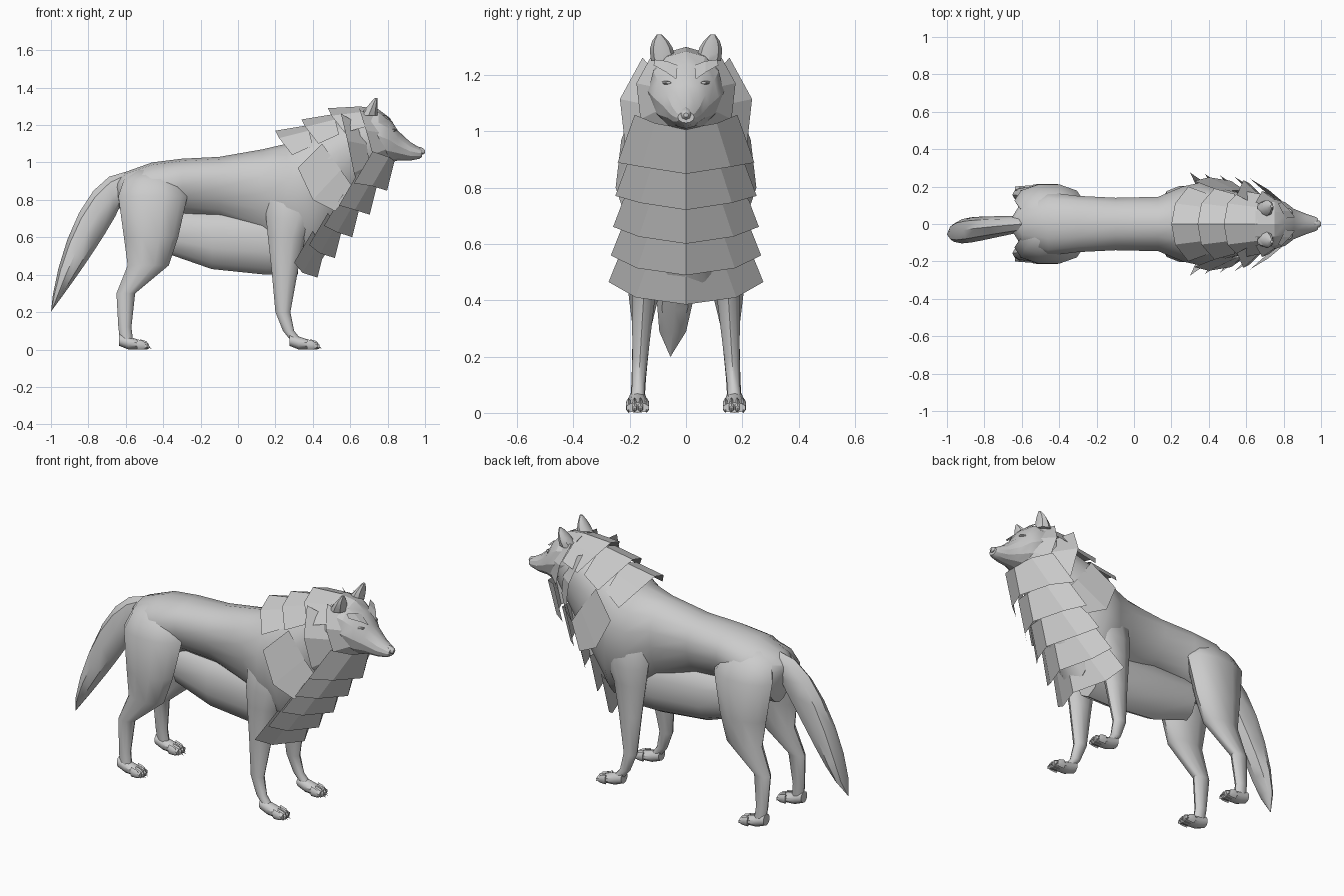
import bpy
import bmesh
from math import sin, cos, pi, radians
from mathutils import Vector

default_cube = bpy.data.objects.get("Cube")
if default_cube:
    bpy.data.objects.remove(default_cube, do_unlink=True)

# One plain grey for the whole animal
fur = bpy.data.materials.new("grey_fur")
fur.use_nodes = True
grey = (0.6, 0.6, 0.6, 1)
fur.diffuse_color = grey
fur.node_tree.nodes["Principled BSDF"].inputs["Base Color"].default_value = grey


def finish(name, bm, smooth_angle=None):
    mesh = bpy.data.meshes.new(name)
    bm.to_mesh(mesh)
    bm.free()
    mesh.materials.append(fur)
    obj = bpy.data.objects.new(name, mesh)
    bpy.context.collection.objects.link(obj)
    if smooth_angle:
        bpy.ops.object.select_all(action="DESELECT")
        obj.select_set(True)
        bpy.context.view_layer.objects.active = obj
        bpy.ops.object.shade_smooth_by_angle(angle=radians(smooth_angle))


def section(x, bottom, top, width, y=0):
    """Upright oval section: two profile ends, half width and sideways centre."""
    return Vector((x, 0, bottom)), Vector((x, 0, top)), width, y


def slanted(start_x, start_z, end_x, end_z, width, y=0):
    return Vector((start_x, 0, start_z)), Vector((end_x, 0, end_z)), width, y


def loft(name, sections, sides=10, egg=0, smooth_angle=40):
    """Skin a row of oval sections and close both ends."""
    bm = bmesh.new()
    rings = []
    for start, end, width, y in sections:
        middle, half = (start + end) / 2, (end - start) / 2
        ring = []
        for i in range(sides):
            angle = 2 * pi * i / sides
            point = middle + half * cos(angle)
            point.y = y + width * sin(angle) * (1 + egg * cos(angle))
            ring.append(bm.verts.new(point))
        rings.append(ring)
    for near, far in zip(rings, rings[1:]):
        for i in range(sides):
            j = (i + 1) % sides
            bm.faces.new((near[i], near[j], far[j], far[i]))
    bm.faces.new(rings[0])
    bm.faces.new(rings[-1])
    bmesh.ops.recalc_face_normals(bm, faces=bm.faces)
    finish(name, bm, smooth_angle)


def fur_layer(name, upper, lower):
    """Flat-faced sheet of fur between two point rows, mirrored across the middle."""
    bm = bmesh.new()
    for side in (1, -1):
        root, tip = [[bm.verts.new((x, side * y, z)) for x, y, z in row]
                     for row in (upper, lower)]
        for i in range(len(root) - 1):
            quad = [root[i], tip[i], tip[i + 1], root[i + 1]]
            bm.faces.new(quad if side > 0 else quad[::-1])
    bmesh.ops.remove_doubles(bm, verts=bm.verts, dist=0.001)
    finish(name, bm)


# Trunk, continued by a neck that tilts and narrows evenly towards the head
trunk = [section(*row) for row in (
    (-.65, .8, .9, .04), (-.6, .66, .95, .12), (-.46, .66, 1, .17),
    (-.3, .72, 1.02, .15), (-.1, .7, 1.03, .14), (.13, .6, 1.07, .145),
    (.26, .47, 1.1, .2))]
shoulder_throat, shoulder_nape = Vector((.42, 0, .44)), Vector((.32, 0, 1.15))
head_throat, head_nape = Vector((.8, 0, 1)), Vector((.7, 0, 1.28))
steps = 4
neck = [(shoulder_throat.lerp(head_throat, i / steps),
         shoulder_nape.lerp(head_nape, i / steps),
         .22 - .1 * i / steps, 0) for i in range(steps + 1)]
loft("body", trunk + neck, sides=16, egg=.22)

# Hanging belly fur, wider where it hangs lower
loft("belly_fur", [section(x, bottom, .75, (.8 - bottom) / 4)
                   for x, bottom in ((-.37, .51), (-.14, .43), (.15, .4), (.32, .4))])

# Tail: a bowed outer edge and a nearly straight inner edge meeting at the tip
tail = []
segments = 7
for i in range(segments + 1):
    t = i / segments
    bow = pi / 2 * t
    outer_z = .2 + .75 * max(cos(bow), 0) ** 1.4
    tail.append(slanted(-.6 - .4 * sin(bow), outer_z,
                        -.6 - .395 * t, .83 - .62 * t ** .85,
                        .003 + (.04 + .05 * t) * (1 - t ** 5), -.055 * t))
loft("tail", tail, sides=8)

# Leg outlines as back, front and height; width and stance follow from them
hind_outline = ((-.54, -.38, .96), (-.61, -.31, .91), (-.64, -.27, .82),
                (-.61, -.32, .6), (-.59, -.37, .45), (-.65, -.55, .3),
                (-.64, -.57, .12), (-.63, -.56, .04))
front_outline = ((.17, .4, .98), (.14, .46, .9), (.15, .41, .7), (.16, .36, .6),
                 (.18, .32, .42), (.2, .28, .2), (.24, .3, .1), (.28, .34, .05))


def leg(name, outline, side):
    """The top leans inwards so that it melts into the trunk."""
    rows = []
    for back, front, z in outline:
        stance = .175 - .06 * z - .6 * max(0, z - .85)
        rows.append(slanted(back, z, front, z, min(.09, .01 + .24 * (front - back)),
                            side * stance))
    loft(name, rows)


def paw(name, heel, side):
    y = side * .172
    loft(name + "_paw", [section(heel + .05 * i, max(0, .02 - .02 * i), .085 - .016 * i,
                                 .03 + .004 * i, y) for i in range(4)])
    for i in range(4):
        toe_y = y + (i - 1.5) * .021
        reach = heel + (.16 if i in (1, 2) else .145)
        loft(name + "_toe", [section(reach - .05, 0, .055, .01, toe_y),
                             section(reach - .015, 0, .045, .011, toe_y),
                             section(reach, .005, .025, .007, toe_y)], sides=6)
        loft(name + "_claw", [section(reach - .01, .015, .03, .004, toe_y),
                              section(reach + .012, .003, .005, .001, toe_y)], sides=4)


def ear(name, side):
    rows = []
    for i in range(5):
        t = i / 4
        height = 1.25 + .095 * t
        rows.append(slanted(.65 + .08 * t, height, .745, height,
                            .008 + .036 * (1 - t ** 3), side * (.08 + .015 * t)))
    loft(name, rows, sides=8)


for label, side in (("left", 1), ("right", -1)):
    leg(label + "_hind_leg", hind_outline, side)
    leg(label + "_front_leg", front_outline, side)
    paw(label + "_hind", -.635, side)
    paw(label + "_front", .275, side)
    ear(label + "_ear", side)
    loft(label + "_eye", [section(.825, 1.165, 1.18, .012, side * .075),
                          section(.847, 1.168, 1.178, .01, side * .062)], sides=6)

# Head and muzzle, their width following their height
head_outline = ((.65, 1.02, 1.3), (.75, 1, 1.285), (.81, 1, 1.24), (.855, 1.01, 1.17),
                (.92, 1.01, 1.11), (.97, 1.02, 1.08), (.985, 1.03, 1.07))
loft("head", [section(x, bottom, top, .012 + .43 * (top - bottom))
              for x, bottom, top in head_outline], sides=12, smooth_angle=25)
loft("nose", [section(.965, 1.045, 1.085, .02), section(.99, 1.042, 1.076, .018),
              section(1, 1.05, 1.066, .009)], sides=8)

# Brow tufts
fur_layer("brow", [(.81, .03, 1.235), (.79, .07, 1.25), (.77, .11, 1.255)],
          [(.86, .035, 1.185), (.835, .07, 1.21), (.79, .115, 1.235)])

# Overlapping chest fur, from the bottom up
for i in range(5):
    x, z = .425 + .093 * i, .385 + .1 * i + .004 * i * i
    tip_x, tip_z, width = .3 + .08 * i, z + .08 - .01 * i, .275 - .008 * i
    fur_layer("chest_fur",
              [(x + .04, 0, z + .16), (x + .01, .45 * width, z + .18),
               (tip_x + .1, .75 * width, tip_z + .17)],
              [(x, 0, z), (x - .08, .65 * width, z + .025), (tip_x, width, tip_z)])

# Layers over the back of the neck
for i in range(3):
    x, z = .2 + .14 * i, 1.17 + .06 * i
    root_z = min(z + .03, 1.3)
    fur_layer("nape_fur",
              [(x + .18, 0, root_z), (x + .18, .09, root_z - .03),
               (x + .2, .16, root_z - .11)],
              [(x, 0, z), (x + .02, .11, z - .04), (x + .09, .2 - .01 * i, z - .13)])

# Side plates of the neck
fur_layer("neck_ruff", [(.45, .18, 1.1), (.55, .18, .96), (.62, .16, .86)],
          [(.32, .23, .97), (.4, .25, .8), (.52, .23, .74)])


# Cheek fans, spread around the head and swept back
def cheek_ruff(name, x, z, radius):
    root, tip = [], []
    for i in range(4):
        angle = radians(50 - 38 * i)
        y, rise, forward = radius * cos(angle), radius * sin(angle), .035 * i
        root.append((x + .12 + forward / 2, y * .6, z + rise * .7))
        tip.append((x + forward, y, z + rise * 1.1))
    fur_layer(name, root, tip)


cheek_ruff("outer_cheek_ruff", .55, 1.06, .24)
cheek_ruff("inner_cheek_ruff", .65, 1.13, .18)
